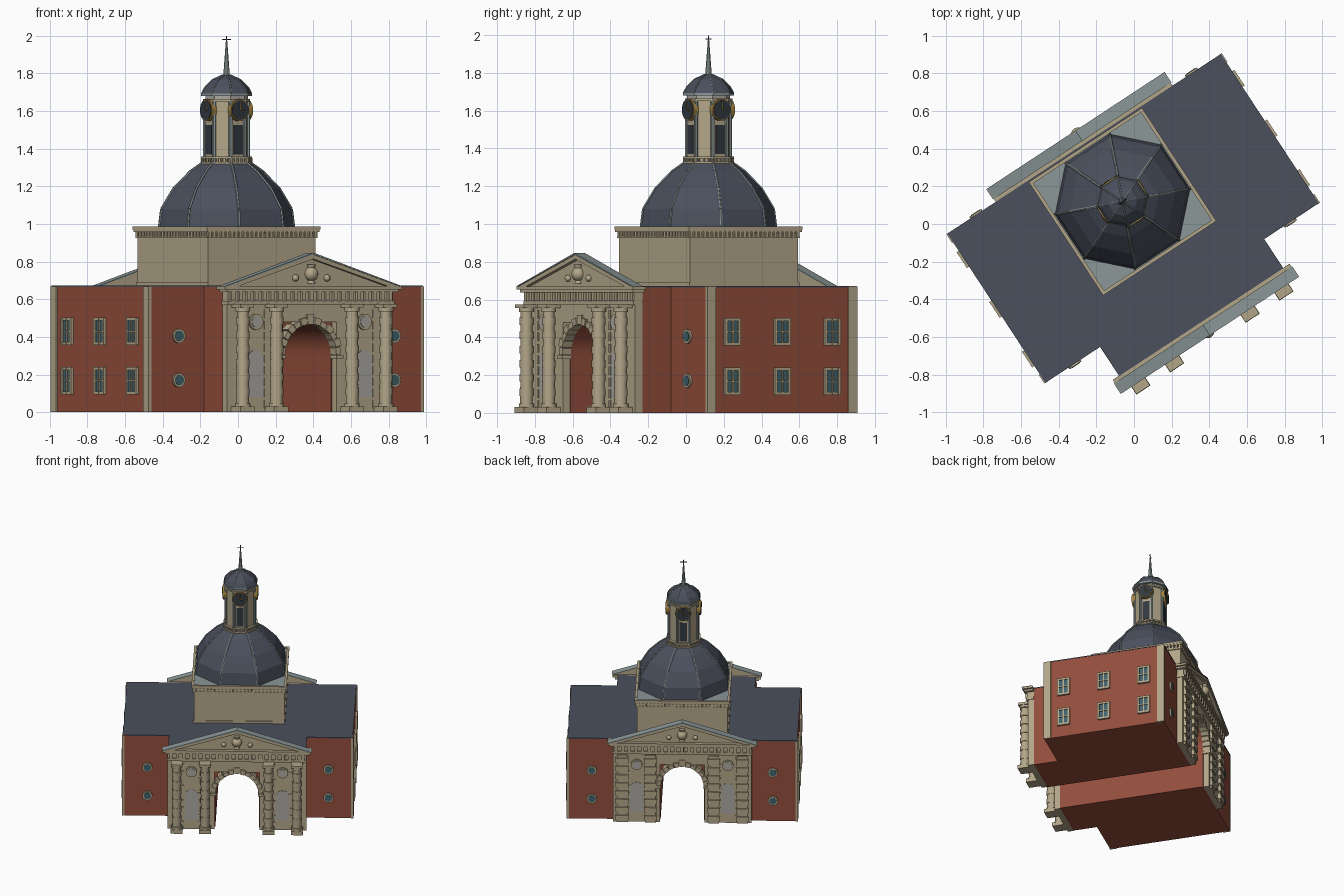
import bpy, bmesh, math
from mathutils import Matrix, Vector

if "Cube" in bpy.data.objects:
    bpy.data.objects.remove(bpy.data.objects["Cube"])

TURN = Matrix.Rotation(math.radians(33.3), 4, 'Z')   # whole building is turned on the plot
COL = dict(stone=(.45, .38, .25), brick=(.29, .075, .045), slate=(.07, .08, .11), glass=(.05, .12, .15),
           niche=(.40, .39, .36), lead=(.26, .31, .31), dark=(.03, .04, .05), gold=(.35, .22, .05))
MATS = {}
for k, c in COL.items():
    MATS[k] = bpy.data.materials.new(k)
    MATS[k].diffuse_color = (*c, 1)
PARTS = {}
C = 0.0125            # centre line of the building in its own frame
DU, DV = 0.0145, 0.133  # dome centre


def part(name, mat):
    return PARTS.setdefault(name, (bmesh.new(), mat))[0]


def box(name, mat, u0, u1, v0, v1, z0, z1):
    m = Matrix.Translation(((u0 + u1) / 2, (v0 + v1) / 2, (z0 + z1) / 2)) @ \
        Matrix.Diagonal((abs(u1 - u0), abs(v1 - v0), z1 - z0, 1))
    bmesh.ops.create_cube(part(name, mat), size=1, matrix=m)


def prism(name, mat, pts, v0, v1):
    bm = part(name, mat)
    a = [bm.verts.new((u, v0, z)) for u, z in pts]
    b = [bm.verts.new((u, v1, z)) for u, z in pts]
    fs = [bm.faces.new(a), bm.faces.new(b[::-1])]
    for i in range(len(a)):
        j = (i + 1) % len(a)
        fs.append(bm.faces.new((a[j], a[i], b[i], b[j])))
    bmesh.ops.recalc_face_normals(bm, faces=fs)


def tube(name, mat, a, b, r1, r2=None, n=16, phase=0):
    a, b = Vector(a), Vector(b)
    d = b - a
    m = Matrix.Translation((a + b) / 2) @ Vector((0, 0, 1)).rotation_difference(d).to_matrix().to_4x4() \
        @ Matrix.Rotation(phase, 4, 'Z')
    bmesh.ops.create_cone(part(name, mat), cap_ends=True, segments=n, radius1=r1,
                          radius2=r1 if r2 is None else r2, depth=d.length, matrix=m)


def oct_tube(name, mat, z0, z1, r1, r2=None):
    tube(name, mat, (DU, DV, z0), (DU, DV, z1), r1, r2, 8, math.pi / 8)


def arc(r, zc, n=20, u=C):
    return [(u + r * math.cos(math.pi * i / n), zc + r * math.sin(math.pi * i / n)) for i in range(n + 1)]


# Brick body: two wings and a centre block with an arched passage
box("wing_left", "brick", -.855, C - .52, -.445, .5, 0, .665)
box("wing_right", "brick", C + .52, .88, -.445, .5, 0, .665)
prism("centre_block", "brick", [(C + .52, 0), (C + .52, .665), (C - .52, .665), (C - .52, 0), (C - .165, 0)]
      + arc(.165, .305)[::-1] + [(C + .165, 0)], -.63, .5)
box("roof", "slate", -.857, .882, -.447, .502, .665, .672)
box("roof_front", "slate", C - .522, C + .522, -.632, -.447, .665, .672)

# End walls: corner strips and cross-barred windows
for s, wall in ((-1, -.855), (1, .88)):
    for v0, v1 in ((-.448, -.392), (.447, .503)):
        box("corner_strips", "stone", wall - s * .01, wall + s * .008, v0, v1, 0, .668)
    for v in (-.29, .026, .342):
        for z in (.168, .43):
            box("window_glass", "glass", wall, wall + s * .008, v - .04, v + .04, z - .065, z + .065)
            for e in (-1, 0, 1):
                w = .008 if e else .004
                box("window_frames", "stone", wall, wall + s * .016, v + e * .042 - w, v + e * .042 + w, z - .07, z + .07)
                box("window_frames", "stone", wall, wall + s * .015, v - .048, v + .048, z + e * .065 - w, z + e * .065 + w)

# Round windows on the long sides
for s, wall in ((-1, -.445), (1, .5)):
    for u in (C - .685, C + .685):
        for z in (.17, .405):
            tube("round_window_frames", "stone", (u, wall, z), (u, wall + s * .012, z), .038, n=20)
            tube("round_window_glass", "glass", (u, wall, z), (u, wall + s * .015, z), .027, n=20)


def facade(side, s, wall):
    def d(x):
        return wall + s * x

    def slab(name, mat, u0, u1, d0, d1, z0, z1):
        box(side + name, mat, C + u0, C + u1, d(d0), d(d1), z0, z1)

    # stone wall with a square-headed opening
    prism(side + "wall", "stone", [(C + a, b) for a, b in ((-.525, 0), (-.525, .57), (.525, .57), (.525, 0),
          (.17, 0), (.17, .478), (-.17, .478), (-.17, 0))], d(0), d(.045))
    # arch stones and imposts
    n = 13
    for i in range(n):
        a0, a1 = math.pi * (i + .06) / n, math.pi * (i + .94) / n
        r = .215 if i == n // 2 else (.2 if i % 2 else .192)
        prism(side + "arch_stones", "stone", [(C + q * math.cos(a), .305 + q * math.sin(a))
              for q, a in ((.163, a0), (r, a0), (r, a1), (.163, a1))], d(0), d(.06 if i % 2 else .055))
    for m in (-1, 1):
        slab("imposts", "stone", m * .16, m * .205, 0, .06, .285, .305)
        # niche and roundel between the supports
        u = C + m * .345
        prism(side + "niches", "niche", [(u + .05, .08)] + arc(.05, .28, 12, u) + [(u - .05, .08)], d(.04), d(.048))
        tube(side + "roundel_frames", "stone", (u, d(.04), .48), (u, d(.057), .48), .043, n=20)
        tube(side + "roundels", "niche", (u, d(.04), .48), (u, d(.06), .48), .031, n=20)
        for k in range(9):
            slab("wall_courses", "stone", m * .275, m * .29, .03, .05, .02 + k * .06, .065 + k * .06)
            slab("wall_courses", "stone", m * .40, m * .415, .03, .05, .02 + k * .06, .065 + k * .06)
        # banded columns at the front, banded pilasters at the back
        for off in (.24, .455):
            u = m * off
            if s < 0:
                c = d(.09)
                slab("column_bases", "stone", u - .045, u + .045, .04, .135, 0, .03)
                slab("column_caps", "stone", u - .043, u + .043, .04, .133, .555, .575)
                tube(side + "columns", "stone", (C + u, c, .03), (C + u, c, .555), .034, .031)
                for z0, z1, r in [(.03, .05, .041), (.535, .555, .04)] + [(.09 + k * .075, .13 + k * .075, .037) for k in range(6)]:
                    tube(side + "columns", "stone", (C + u, c, z0), (C + u, c, z1), r)
            else:
                slab("pilasters", "stone", u - .04, u + .04, .04, .058, 0, .56)
                for k in range(8):
                    slab("pilasters", "stone", u - .048, u + .048, .04, .068, .02 + k * .068, .06 + k * .068)
    # entablature
    slab("architrave", "stone", -.53, .53, 0, .06, .57, .592)
    slab("frieze", "stone", -.525, .525, 0, .052, .592, .64)
    for k in range(21):
        u = -.5 + k * .05
        slab("frieze_blocks", "stone", u - .012, u + .012, .04, .068, .592, .638)
    slab("cornice", "stone", -.545, .545, 0, .073, .638, .652)
    slab("cornice", "stone", -.562, .562, .0, .083, .652, .67)
    # pediment
    prism(side + "tympanum", "stone", [(C - .53, .668), (C, .83), (C + .53, .668)], d(.02), d(.055))
    prism(side + "rake", "stone", [(C + a, b) for a, b in ((-.562, .668), (0, .84), (.562, .668), (.48, .668),
          (0, .814), (-.48, .668))], d(.02), d(.08))
    prism(side + "rake_flashing", "lead", [(C + a, b) for a, b in ((-.567, .668), (0, .847), (.567, .668),
          (.55, .668), (0, .838), (-.55, .668))], d(.02), d(.086))
    # globe ornament with small rosettes
    for u, z, r in ((0, .735, .038), (-.1, .713, .018), (.1, .713, .018)):
        bmesh.ops.create_uvsphere(part(side + "ornament", "stone"), u_segments=16, v_segments=10, radius=r,
                                  matrix=Matrix.Translation((C + u, d(.06), z)))
    tube(side + "ornament", "stone", (C, d(.06), .765), (C, d(.06), .785), .018, .024)
    tube(side + "ornament", "stone", (C, d(.06), .685), (C, d(.06), .705), .022, .012)


facade("front_", -1, -.63)
facade("back_", 1, .5)


# Square drum with cornice and dentils
def square(name, mat, h, z0, z1):
    box(name, mat, DU - h, DU + h, DV - h, DV + h, z0, z1)


square("drum", "stone", .342, .665, .95)
square("drum_plinth", "stone", .348, .672, .69)
square("drum_cornice", "stone", .35, .925, .934)
square("drum_cornice", "stone", .357, .958, .972)
for s in (-1, 1):
    for k in range(25):
        t = -.336 + k * .028
        box("drum_dentils", "stone", DU + t - .008, DU + t + .008, DV + s * .34, DV + s * .352, .934, .958)
        box("drum_dentils", "stone", DU + s * .34, DU + s * .352, DV + t - .008, DV + t + .008, .934, .958)
    box("drum_parapet", "stone", DU - .36, DU + .36, DV + s * .342, DV + s * .36, .97, .987)
    box("drum_parapet", "stone", DU + s * .342, DU + s * .36, DV - .36, DV + .36, .97, .987)
square("drum_flashing", "lead", .345, .965, .978)


# Eight-sided domes with ribs on the edges
def dome(name, prof, rib):
    for (r0, z0), (r1, z1) in zip(prof, prof[1:]):
        oct_tube(name, "slate", z0, z1, r0, r1)
        for k in range(8):
            a = math.pi / 8 + k * math.pi / 4
            c, s = math.cos(a), math.sin(a)
            tube(name + "_ribs", "lead", (DU + r0 * c, DV + r0 * s, z0), (DU + r1 * c, DV + r1 * s, z1), rib, n=6)


dome("dome", [(.365, .978), (.352, 1.08), (.285, 1.19), (.195, 1.28), (.135, 1.322)], .007)

# Lantern with railing, corner posts, windows and clocks
oct_tube("lantern_floor", "stone", 1.312, 1.33, .138)
oct_tube("lantern_rail", "stone", 1.348, 1.358, .138)
oct_tube("lantern", "stone", 1.32, 1.655, .117)
for k in range(8):
    a = math.pi / 8 + k * math.pi / 4
    p, q = [Vector((DU + .133 * math.cos(b), DV + .133 * math.sin(b), 0)) for b in (a, a + math.pi / 4)]
    for t in (0, .25, .5, .75):
        x = p.lerp(q, t)
        tube("lantern_balusters", "stone", (x.x, x.y, 1.328), (x.x, x.y, 1.35), .006, n=6)
    x, y = DU + .117 * math.cos(a), DV + .117 * math.sin(a)
    tube("lantern_posts", "lead", (x, y, 1.33), (x, y, 1.655), .011, n=8)
for k in range(4):
    dr = Vector((math.cos(k * math.pi / 2), math.sin(k * math.pi / 2), 0))
    sd = Vector((-dr.y, dr.x, 0))
    o = Vector((DU, DV, 0))
    for name, mat, w, z0, z1, e in (("lantern_window_frames", "stone", .036, 1.36, 1.535, .112),
                                    ("lantern_windows", "dark", .028, 1.37, 1.525, .115)):
        a, b = o + dr * .1 - sd * w, o + dr * e + sd * w
        box(name, mat, a.x, b.x, a.y, b.y, z0, z1)
    c = o + Vector((0, 0, 1.605))
    tube("clock_rims", "gold", c + dr * .1, c + dr * .131, .058, n=24)
    tube("clock_faces", "dark", c + dr * .1, c + dr * .134, .052, n=24)
    tube("clock_hands", "gold", c + dr * .135, c + dr * .135 + Vector((0, 0, .042)), .003, n=4)
    tube("clock_hands", "gold", c + dr * .135, c + dr * .135 + sd * .028, .003, n=4)
oct_tube("lantern_cornice", "stone", 1.652, 1.664, .128)
oct_tube("lantern_neck", "niche", 1.66, 1.684, .115)
oct_tube("cap_eaves", "lead", 1.68, 1.694, .137)

# Cap, spire and cross
dome("cap", [(.135, 1.692), (.118, 1.725), (.078, 1.765), (.02, 1.792)], .004)
oct_tube("spire", "lead", 1.785, 1.985, .018, .003)
tube("cross", "dark", (DU, DV, 1.96), (DU, DV, 1.998), .003, n=6)
tube("cross", "dark", (DU - .026, DV, 1.98), (DU + .026, DV, 1.98), .003, n=6)

# Turn every part into an object
for name, (bm, mat) in PARTS.items():
    bmesh.ops.transform(bm, matrix=TURN, verts=bm.verts)
    me = bpy.data.meshes.new(name)
    bm.to_mesh(me)
    bm.free()
    me.materials.append(MATS[mat])
    ob = bpy.data.objects.new(name, me)
    bpy.context.collection.objects.link(ob)
    ob.select_set(name.endswith(("columns", "ornament", "roundels", "centre_block")))
bpy.context.view_layer.objects.active = bpy.data.objects["front_columns"]
bpy.ops.object.shade_smooth_by_angle(angle=math.radians(30))

for m in bpy.data.materials:
    if m.users and not m.is_grease_pencil:
        m.use_nodes = True
        m.node_tree.nodes["Principled BSDF"].inputs["Base Color"].default_value = m.diffuse_color
